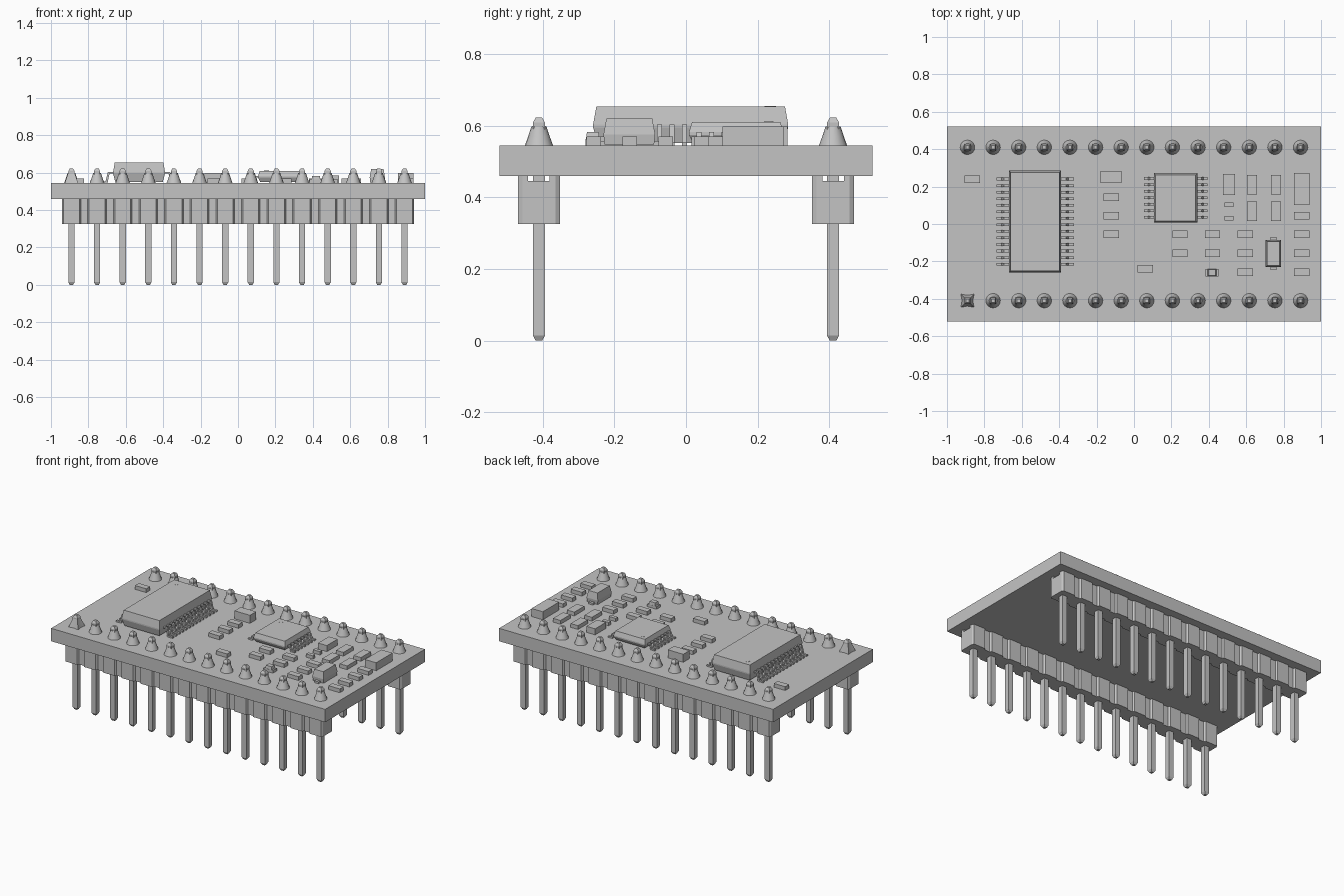
import bpy, bmesh
from math import sin, cos, pi

cube = bpy.data.objects.get("Cube")
if cube:
    bpy.data.objects.remove(cube, do_unlink=True)

grey = bpy.data.materials.new("light grey")
grey.use_nodes = True
COLOUR = (0.55, 0.55, 0.55, 1)
grey.diffuse_color = COLOUR
grey.node_tree.nodes["Principled BSDF"].inputs["Base Color"].default_value = COLOUR

TOP, UNDER = 0.545, 0.46
PITCH, ROW_Y, COUNT = 0.137, 0.41, 14
PIN_X = [(i - (COUNT - 1) / 2) * PITCH for i in range(COUNT)]


def loft(bm, sections):
    """Join matching closed outlines into a capped solid."""
    rings = [[bm.verts.new(p) for p in s] for s in sections]
    n = len(rings[0])
    for a, b in zip(rings, rings[1:]):
        for i in range(n):
            j = (i + 1) % n
            bm.faces.new((a[i], a[j], b[j], b[i]))
    bm.faces.new(rings[0][::-1])
    bm.faces.new(rings[-1])


def rect(cx, cy, hx, hy, z):
    return [(cx - hx, cy - hy, z), (cx + hx, cy - hy, z),
            (cx + hx, cy + hy, z), (cx - hx, cy + hy, z)]


def box(bm, cx, cy, hx, hy, z0, z1):
    loft(bm, [rect(cx, cy, hx, hy, z0), rect(cx, cy, hx, hy, z1)])


def ring(cx, cy, radii, z, n=16):
    """Round outline; radii cycle, so two values give a star."""
    pts = []
    for i in range(n):
        a, r = 2 * pi * i / n + pi / 4, radii[i % len(radii)]
        pts.append((cx + r * cos(a), cy + r * sin(a), z))
    return pts


def finish(name, bm, smooth=False):
    bmesh.ops.recalc_face_normals(bm, faces=bm.faces)
    mesh = bpy.data.meshes.new(name)
    bm.to_mesh(mesh)
    bm.free()
    mesh.materials.append(grey)
    obj = bpy.data.objects.new(name, mesh)
    bpy.context.collection.objects.link(obj)
    if smooth:
        bpy.ops.object.select_all(action="DESELECT")
        obj.select_set(True)
        bpy.context.view_layer.objects.active = obj
        bpy.ops.object.shade_smooth_by_angle(angle=0.6)


# Circuit board
bm = bmesh.new()
box(bm, 0, 0, 1, 0.52, UNDER, TOP)
finish("circuit_board", bm)


# Pin headers: notched strip with a groove along the top
def strip_edge(sign, cy):
    pts = []
    for x in PIN_X:
        for dx, dy in ((-0.05, 0.046), (-0.042, 0.058), (0.042, 0.058), (0.05, 0.046)):
            pts.append((x + dx, cy + sign * dy))
    return pts


def extrude(bm, outline, z0, z1):
    loft(bm, [[(x, y, z) for x, y in outline] for z in (z0, z1)])


for side, cy in (("front", -ROW_Y), ("back", ROW_Y)):
    bm = bmesh.new()
    extrude(bm, strip_edge(-1, cy) + strip_edge(1, cy)[::-1], 0.325, 0.445)
    for sign in (-1, 1):
        edge = strip_edge(sign, cy)
        inner = cy + sign * 0.03
        extrude(bm, edge + [(edge[-1][0], inner), (edge[0][0], inner)], 0.445, UNDER)
    finish(side + "_header_strip", bm)

    # Square pins with tapered tips
    bm = bmesh.new()
    for x in PIN_X:
        loft(bm, [rect(x, cy, h, h, z) for z, h in
                  ((0, 0.009), (0.015, 0.017), (0.608, 0.017), (0.622, 0.009))])
    finish(side + "_pins", bm)

    # Solder cones; the first pin has a square pad
    bm = bmesh.new()
    for x in PIN_X:
        if side == "front" and x == PIN_X[0]:
            loft(bm, [ring(x, cy, (0.05, 0.029), TOP, 8),
                      ring(x, cy, (0.024, 0.017), 0.6, 8)])
        else:
            loft(bm, [ring(x, cy, (r,), z) for z, r in
                      ((TOP, 0.039), (0.57, 0.03), (0.597, 0.021))])
    finish(side + "_solder", bm, True)


# Chips with gull-wing leads
def chip(name, cx, cy, hx, hy, z_top, reach, leads, pitch):
    bm = bmesh.new()
    mid = (TOP + z_top) / 2
    levels = ((TOP + 0.006, 0.012), (mid - 0.004, 0), (mid + 0.004, 0), (z_top, 0.009))
    loft(bm, [rect(cx, cy, hx - d, hy - d, z) for z, d in levels])
    loft(bm, [ring(cx - hx + 0.055 * hx / 0.14, cy + hy - 0.05 * hx / 0.14, (0.016 * hx / 0.14,), z)
              for z in (z_top - 0.004, z_top + 0.001)])
    finish(name + "_body", bm)
    bm = bmesh.new()
    foot, t = reach - hx, 0.009
    profile = [(0, mid - t / 2), (foot * 0.3, mid - t / 2), (foot * 0.45, TOP), (foot, TOP),
               (foot, TOP + t), (foot * 0.6, TOP + t), (foot * 0.42, mid + t / 2), (0, mid + t / 2)]
    for sign in (-1, 1):
        for i in range(leads):
            y = cy + (i - (leads - 1) / 2) * pitch
            loft(bm, [[(cx + sign * (hx - 0.002 + d), y + w, z) for d, z in profile]
                      for w in (-0.007, 0.007)])
    finish(name + "_leads", bm)


chip("large_chip", -0.529, 0.013, 0.139, 0.272, 0.653, 0.209, 14, 0.035)
chip("small_chip", 0.223, 0.14, 0.116, 0.132, 0.61, 0.172, 7, 0.0345)

# Small flat parts: sideways, in columns
bm = bmesh.new()
columns = {-0.865: (0.24,), -0.122: (0.142, 0.043, -0.056), 0.06: (-0.238,),
           0.246: (-0.056, -0.157), 0.42: (-0.056, -0.157),
           0.595: (-0.056, -0.157, -0.257), 0.896: (0.043, -0.056, -0.157, -0.257)}
for x, ys in columns.items():
    for y in ys:
        box(bm, x, y, 0.041, 0.02, TOP, 0.57)
finish("flat_resistors", bm)

# Small flat parts: lengthwise
bm = bmesh.new()
for x in (0.631, 0.759):
    for y in (0.211, 0.067):
        box(bm, x, y, 0.027, 0.052, TOP, 0.57)
for y in (0.104, 0.032):
    box(bm, 0.508, y, 0.025, 0.012, TOP, 0.567)
finish("lengthwise_resistors", bm)

# Taller capacitors
bm = bmesh.new()
box(bm, -0.122, 0.251, 0.056, 0.032, TOP, 0.598)
box(bm, 0.508, 0.211, 0.032, 0.056, TOP, 0.585)
box(bm, 0.896, 0.187, 0.041, 0.085, TOP, 0.598)
finish("capacitors", bm)

# Indicator light
bm = bmesh.new()
box(bm, 0.417, -0.26, 0.034, 0.02, TOP, 0.563)
loft(bm, [rect(0.417, -0.26, 0.024, 0.019, 0.563), rect(0.417, -0.26, 0.02, 0.016, 0.582)])
finish("indicator_light", bm)

# Diode with end tabs
bm = bmesh.new()
loft(bm, [rect(0.745, -0.158, 0.041 - d, 0.072 - d, z) for z, d in
          ((TOP + 0.002, 0.003), (0.575, 0), (0.62, 0.008))])
box(bm, 0.745, -0.158, 0.016, 0.088, TOP, 0.557)
finish("diode", bm)
